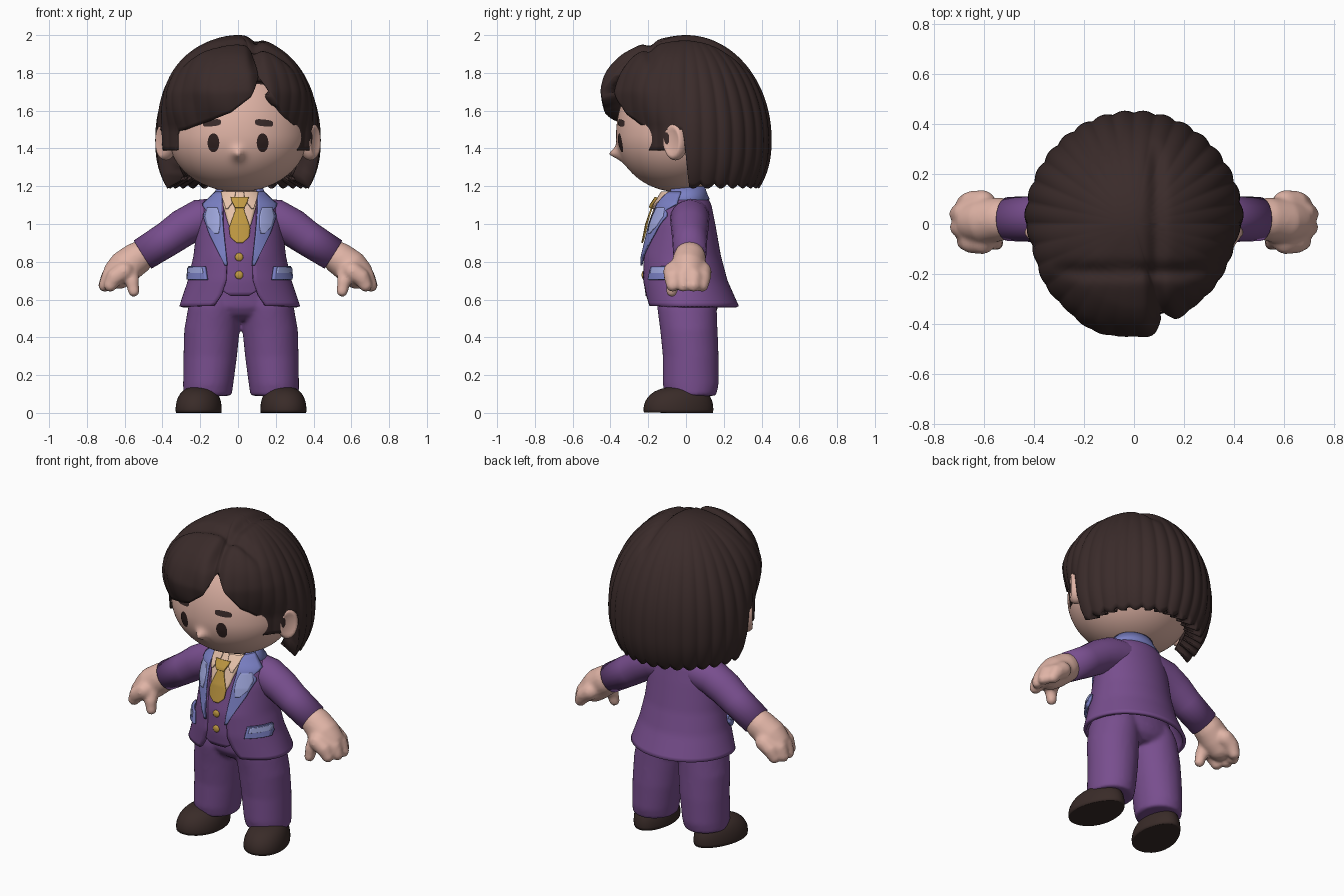
import bpy, bmesh
from math import sin, cos, pi, sqrt, asin, acos, exp, radians
from mathutils import Vector

cube = bpy.data.objects.get("Cube")
if cube:
    bpy.data.objects.remove(cube)


def material(name, *rgb):
    lin = [((c / 255 + 0.055) / 1.055) ** 2.4 for c in rgb] + [1]
    m = bpy.data.materials.new(name)
    m.use_nodes = True
    m.diffuse_color = lin
    m.node_tree.nodes["Principled BSDF"].inputs["Base Color"].default_value = lin
    return m


HAIR = material("dark brown hair", 58, 43, 42)
SHOE = material("dark brown leather", 57, 43, 40)
EYE = material("eye brown", 48, 33, 32)
SKIN = material("skin", 224, 180, 166)
PURPLE = material("purple suit", 120, 78, 142)
BLUE = material("blue lapel", 122, 128, 196)
LIGHT = material("light blue", 160, 168, 222)
GOLD = material("gold", 192, 153, 66)
SHIRT = material("cream shirt", 230, 194, 170)


def lerp(x, table):
    """Linear lookup in a table of (x, value) pairs."""
    for (x0, v0), (x1, v1) in zip(table, table[1:]):
        if x <= x1:
            return v0 + (v1 - v0) * max(0, (x - x0) / (x1 - x0))
    return table[-1][1]


def build(name, parts, mat, mirror=False, solid=0, offset=-1, remesh=0, shift=0):
    """Object from a list of (rows of points, closed, capped) grids."""
    bm = bmesh.new()
    for rows, closed, capped in parts:
        vs = [[bm.verts.new(p) for p in r] for r in rows]
        n = len(rows[0])
        for a, b in zip(vs, vs[1:]):
            for i in range(n if closed else n - 1):
                j = (i + 1) % n
                bm.faces.new((a[i], a[j], b[j], b[i]))
        if capped:
            bm.faces.new(vs[0])
            bm.faces.new(vs[-1])
    bmesh.ops.remove_doubles(bm, verts=bm.verts, dist=1e-5)
    bmesh.ops.recalc_face_normals(bm, faces=bm.faces)
    for f in bm.faces:
        f.smooth = True
    me = bpy.data.meshes.new(name)
    bm.to_mesh(me)
    bm.free()
    me.materials.append(mat)
    ob = bpy.data.objects.new(name, me)
    ob.location.x = shift
    bpy.context.collection.objects.link(ob)
    if solid:
        m = ob.modifiers.new("thickness", "SOLIDIFY")
        m.thickness, m.offset = solid, offset
    if mirror:
        ob.modifiers.new("other side", "MIRROR").use_mirror_merge = False
    if remesh:
        m = ob.modifiers.new("blend", "REMESH")
        m.mode, m.voxel_size, m.use_smooth_shade = "VOXEL", remesh, True
        ob.modifiers.new("soften", "SMOOTH").iterations = 6


def ball(loc, rad, shape=lambda p: p, n=32):
    """Sphere grid; shape bends the unit point before scaling."""
    rows = []
    for i in range(n // 2 + 1):
        t = 2 * pi * i / n
        ring = [shape(Vector((sin(t) * cos(2 * pi * j / n), sin(t) * sin(2 * pi * j / n), cos(t)))) for j in range(n)]
        rows.append([[l + r * c for l, r, c in zip(loc, rad, p)] for p in ring])
    return rows, True, False


def tube(path, n=20):
    """Round-ended tube along (x, y, z, radius) points."""
    pts = [(Vector(p[:3]), p[3]) for p in path]
    d0 = (pts[1][0] - pts[0][0]).normalized()
    d1 = (pts[-1][0] - pts[-2][0]).normalized()
    turn = [radians(k) for k in (22, 45, 68, 88)]
    (s, rs), (e, re) = pts[0], pts[-1]
    pts = ([(s - d0 * rs * sin(t), rs * cos(t)) for t in reversed(turn)] + pts
           + [(e + d1 * re * sin(t), re * cos(t)) for t in turn])
    rows = []
    for i, (p, r) in enumerate(pts):
        q = (pts[min(i + 1, len(pts) - 1)][0] - pts[max(i - 1, 0)][0]).to_track_quat("Z", "Y")
        rows.append([p + q @ Vector((r * cos(2 * pi * k / n), r * sin(2 * pi * k / n), 0)) for k in range(n)])
    return rows, True, True


def stack(levels, n=32):
    """Elliptical rings (z, cx, cy, rx, ry)."""
    return [[(cx + rx * cos(2 * pi * k / n), cy + ry * sin(2 * pi * k / n), z) for k in range(n)]
            for z, cx, cy, rx, ry in levels], True, True


# Head with a small pointed nose, ears, neck
def head_shape(p):
    nose = 0.17 * exp(-sqrt((p.x / 0.075) ** 2 + ((p.z + 0.33) / 0.1) ** 2) ** 1.6) if p.y < 0 else 0
    return Vector((p.x, p.y - nose, p.z * (1.4 if p.z > 0 else 1)))


def ear_shape(p):
    dent = max(0, p.dot(Vector((0.8, -0.6, 0))) - 0.6)
    return p - Vector((0.8, -0.6, 0)) * dent * 1.4


build("head", [ball((0, -0.04, 1.47), (0.37, 0.33, 0.30), head_shape, 144)], SKIN)
build("ear", [ball((0.382, -0.055, 1.437), (0.06, 0.065, 0.1), ear_shape)], SKIN, mirror=True)
build("neck", [tube([(0, 0.0, 1.1, 0.095), (0, 0.0, 1.25, 0.1)])], SKIN)


# Eyes and brows as thin plates on the face
def face_plate(name, cx, cz, w, h, tilt, power, mat):
    rows = []
    for s in (0.01, 0.5, 1):
        row = []
        for k in range(24):
            c, d = cos(2 * pi * k / 24), sin(2 * pi * k / 24)
            u = abs(c) ** power * (1 if c > 0 else -1) * w * s
            x, z = cx + u, cz + abs(d) ** power * (1 if d > 0 else -1) * h * s + tilt * u
            dz = (z - 1.47) / (0.42 if z > 1.47 else 0.30)
            row.append((x, -0.044 - 0.33 * sqrt(1 - (x / 0.37) ** 2 - dz ** 2), z))
        rows.append(row)
    build(name, [(rows, True, False)], mat, mirror=True)


face_plate("eye", 0.13, 1.43, 0.031, 0.05, 0, 1, EYE)
face_plate("eyebrow", 0.138, 1.535, 0.048, 0.018, -0.1, 0.6, HAIR)

# Hair: one shell whose lower edge follows the fringe, sideburns, ears and bob
EDGE = [(-180, 1.2), (-92, 1.2), (-88, 1.5), (-79, 1.5), (-77, 1.39), (-58, 1.39), (-56, 1.49), (-45, 1.5),
        (-20, 1.55), (-5, 1.59), (9, 1.67), (17, 1.79), (25, 1.69), (38, 1.58), (55, 1.51), (58, 1.39),
        (77, 1.39), (79, 1.5), (88, 1.5), (92, 1.2), (180, 1.2)]
FRINGE = [(1.4, 0.8), (1.5, 0.83), (1.6, 0.99), (1.7, 1.13), (1.8, 1.21), (1.9, 1.27), (1.96, 1.25), (2.0, 1.0)]


def hair_point(deg, t):
    a = radians(deg)
    front = max(0, cos(a)) ** 0.8
    lobe = abs(sin(16 * a))
    low = lerp(deg, EDGE) - 0.025 * (lobe - 0.5) * (abs(deg) > 90)
    end = acos((low - 1.45) / 0.55) if low > 1.45 else pi / 2 + (1.45 - low) / 0.55
    s = end * t
    z = 1.45 + (0.55 * cos(s) if s < pi / 2 else -0.55 * (s - pi / 2))
    k = sin(min(s, pi / 2)) * (1 - front + front * lerp(z, FRINGE))
    k *= 1 - 0.13 * max(0, (1.45 - z) / 0.25) ** 2.5
    k *= 1 - 0.022 * (1 - lobe) * (1 - 0.7 * front) * min(1, s)
    k *= 1 + 0.012 * front * sin(9 * a + 14 * z)
    k *= 1 - 0.09 * exp(-((deg - 17) / 5) ** 2)
    if deg > 17:
        k *= 1 - 0.08 * front
    x, y = 0.44 * sin(a) * k, -0.455 * cos(a) * k
    if z > 1.8:
        dip = 0.025 * exp(-((x - 0.09) / 0.03) ** 2) + 0.025 * exp(-((y + 0.19) / 0.03) ** 2)
        z -= dip * min(1, (z - 1.8) / 0.1)
    return x, y, z


build("hair", [([[hair_point(-180 + 1.25 * j, i / 40) for j in range(288)] for i in range(41)], True, False)],
      HAIR, solid=0.11)

# Torso surface shared by the jacket and everything lying on it
WIDTH = [(0.565, 0.32), (0.7, 0.275), (0.83, 0.245), (1.0, 0.225), (1.1, 0.2), (1.17, 0.12)]
FRONT = [(0.565, 0.215), (0.7, 0.235), (0.83, 0.235), (1.0, 0.2), (1.1, 0.165), (1.17, 0.12)]
BACK = [(0.565, 0.28), (0.7, 0.22), (0.83, 0.185), (1.0, 0.155), (1.1, 0.135), (1.17, 0.1)]
OPEN = [(0.565, 0.14), (0.62, 0.1), (0.7, 0.072), (0.8, 0.07), (1.0, 0.09), (1.17, 0.09)]
LEAN = 0.009


def torso(a, z, off=0):
    depth = lerp(z, FRONT if cos(a) > 0 else BACK) + off
    return (lerp(z, WIDTH) + off) * sin(a), -depth * cos(a), z


def panel(name, rows, off, mat, mirror=False, thick=0.008):
    """Strip on the torso from (z, x0, x1) rows, top to bottom."""
    left = sorted((z, x0) for z, x0, x1 in rows)
    right = sorted((z, x1) for z, x0, x1 in rows)
    pts = []
    for i in range(25):
        z = left[0][0] + (left[-1][0] - left[0][0]) * i / 24
        x0, x1 = lerp(z, left), lerp(z, right)
        xs = [(x0 + (x1 - x0) * j / 10) / lerp(z, WIDTH) for j in range(11)]
        pts.append([torso(asin(max(-0.98, min(0.98, x))), z, off) for x in xs])
    build(name, [(pts, False, False)], mat, mirror, thick, 0, shift=LEAN)


jacket = []
for i in range(31):
    z = 0.565 + 0.605 * i / 30
    a0 = asin(lerp(z, OPEN) / lerp(z, WIDTH))
    jacket.append([torso(a0 + (2 * pi - 2 * a0) * j / 64, z) for j in range(65)])
build("jacket", [(jacket, False, False)], PURPLE, solid=0.02, shift=LEAN)
panel("vest", [(1.15, -0.1, 0.1), (0.7, -0.13, 0.13), (0.66, -0.12, 0.12), (0.62, -0.05, 0.05)], -0.014, PURPLE)
panel("shirt", [(1.17, -0.09, 0.09), (1.1, -0.09, 0.09), (1.0, -0.062, 0.062), (0.9, -0.01, 0.01)], -0.004, SHIRT)
panel("shirt_collar", [(1.17, 0.02, 0.09), (1.13, 0.025, 0.085), (1.08, 0.06, 0.07)], 0.01, SHIRT, True)
panel("tie", [(1.1, -0.024, 0.024), (1.07, -0.022, 0.022), (0.98, -0.053, 0.053), (0.93, -0.048, 0.048),
              (0.9, -0.015, 0.015)], 0.012, GOLD)
panel("tie_knot", [(1.14, -0.042, 0.042), (1.12, -0.038, 0.038), (1.085, -0.022, 0.022)], 0.02, GOLD, thick=0.015)
panel("lapel", [(1.17, 0.085, 0.118), (1.1, 0.09, 0.192), (1.07, 0.09, 0.165), (1.05, 0.088, 0.187),
                (0.95, 0.08, 0.155), (0.78, 0.062, 0.075)], 0.01, BLUE, True)
panel("lapel_highlight", [(1.085, 0.11, 0.16), (1.04, 0.098, 0.172), (0.99, 0.098, 0.16), (0.95, 0.105, 0.125)],
      0.013, LIGHT, True)
panel("pocket_flap", [(0.775, 0.175, 0.262), (0.705, 0.165, 0.262)], 0.012, BLUE, True, 0.016)
panel("pocket_highlight", [(0.77, 0.185, 0.258), (0.74, 0.18, 0.255)], 0.02, LIGHT, True)
collar = [[torso(radians(50 + 260 * j / 40), z, off) for j in range(41)]
          for z, off in ((1.13, 0.006), (1.165, 0.008), (1.2, 0.0))]
build("jacket_collar", [(collar, False, False)], BLUE, solid=0.015, shift=LEAN)
for label, z in (("upper", 0.825), ("lower", 0.73)):
    build(label + "_button", [ball((0, -0.225, z), (0.022, 0.01, 0.022), n=16)], GOLD, shift=0.006)

# Arms and hands
build("sleeve", [tube([(0.09, 0.03, 1.045, 0.095), (0.2, 0.02, 1.027, 0.104), (0.29, 0.02, 0.98, 0.1),
                       (0.37, 0.02, 0.923, 0.093), (0.505, 0.02, 0.838, 0.088), (0.51, 0.02, 0.835, 0.02)])],
      PURPLE, mirror=True)
fingers = [tube([(0.62 + dx, y, 0.75, 0.052), (0.67 + dx, y, 0.715, 0.048), (0.69 + dx, y, 0.675, 0.036)], 12)
           for y, dx in ((-0.07, -0.015), (-0.015, 0.013), (0.04, 0.015), (0.085, -0.015))]
palm = tube([(0.47, 0.02, 0.86, 0.07), (0.53, 0.02, 0.822, 0.087), (0.6, 0.01, 0.77, 0.092), (0.63, 0.01, 0.74, 0.085)])
thumb = tube([(0.57, -0.04, 0.75, 0.045), (0.56, -0.07, 0.69, 0.038), (0.552, -0.075, 0.645, 0.032)], 12)
build("hand", fingers + [palm, thumb], SKIN, mirror=True, remesh=0.011)

# Trousers: hips and both legs blended into one piece
hips = stack([(0.49, 0, 0.02, 0.12, 0.1), (0.52, 0, 0.015, 0.22, 0.14), (0.56, 0, 0.01, 0.275, 0.16),
              (0.68, 0, 0, 0.25, 0.16)])
legs = [stack([(0.09, s * 0.178, 0.025, 0.128, 0.135), (0.15, s * 0.174, 0.025, 0.133, 0.148),
               (0.3, s * 0.163, 0.025, 0.142, 0.148), (0.44, s * 0.154, 0.015, 0.147, 0.152),
               (0.56, s * 0.14, 0.005, 0.14, 0.158), (0.62, s * 0.13, 0.0, 0.12, 0.15)]) for s in (-1, 1)]
build("trousers", [hips] + legs, PURPLE, remesh=0.012, shift=0.016)


# Shoes: flat-soled domes turned outward, wider at the toe
def shoe_shape(p):
    side = max(1e-6, sqrt(p.x ** 2 + p.y ** 2))
    x, y = p.x * side ** -0.4 * (1 - 0.14 * p.y), p.y * side ** -0.4
    return Vector((x - 0.15 * y, y, max(0, max(p.z, -0.15) * (1 + 0.12 * p.y) + 0.15)))


build("shoe", [ball((0.222, -0.04, 0), (0.12, 0.185, 0.12), shoe_shape)], SHOE, mirror=True, shift=0.016)
